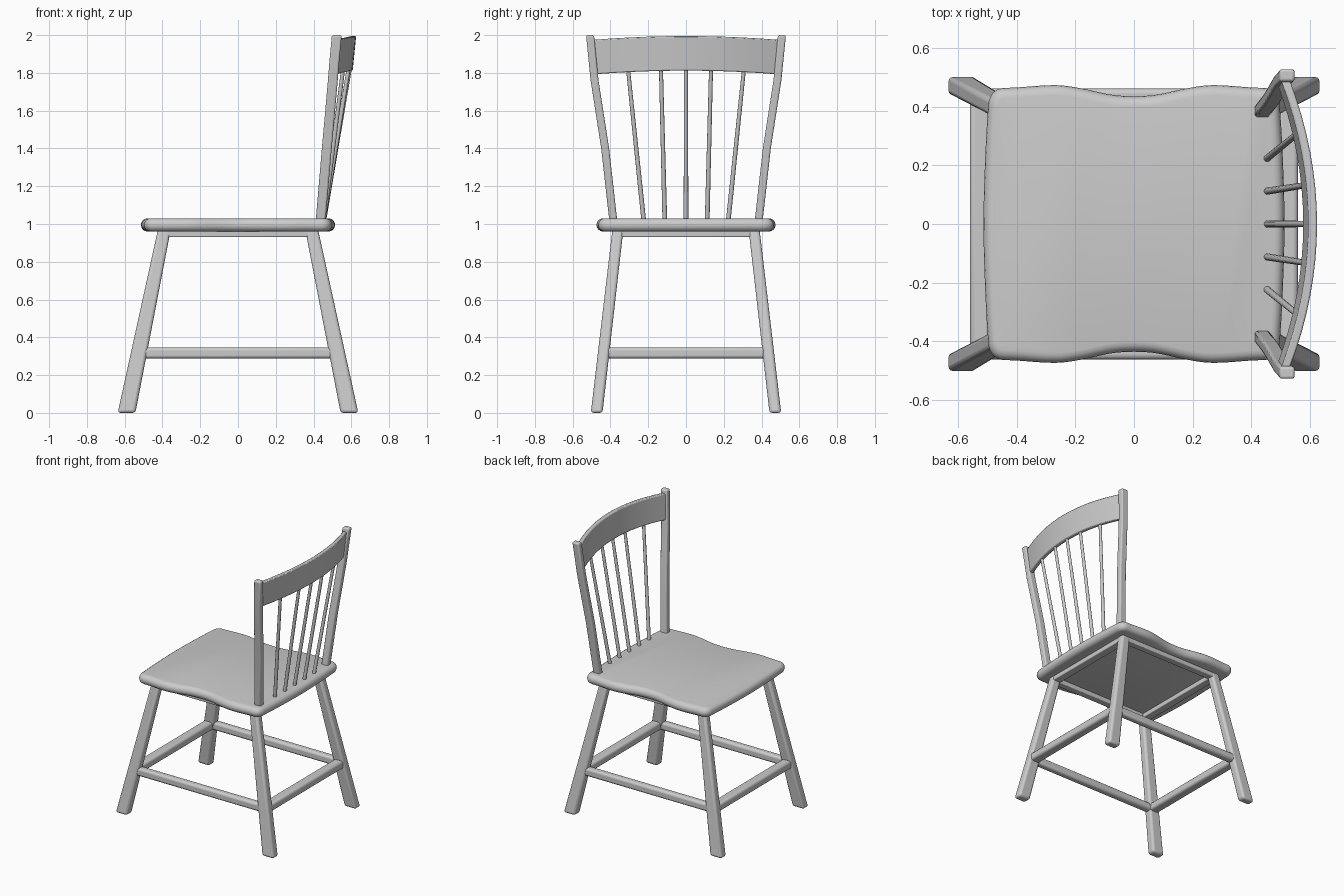
import bpy, bmesh
from math import sin, cos, radians, pi
from mathutils import Vector

if "Cube" in bpy.data.objects:
    bpy.data.objects.remove(bpy.data.objects["Cube"])


def loft(name, rings, bevel=0.0, segments=3):
    """Skin closed rings of points into a capped solid with optional rounded edges."""
    bm = bmesh.new()
    vs = [[bm.verts.new(p) for p in ring] for ring in rings]
    n = len(vs[0])
    for a, b in zip(vs, vs[1:]):
        for i in range(n):
            j = (i + 1) % n
            bm.faces.new((a[i], a[j], b[j], b[i]))
    bm.faces.new(vs[0][::-1])
    bm.faces.new(vs[-1])
    bmesh.ops.recalc_face_normals(bm, faces=bm.faces)
    me = bpy.data.meshes.new(name)
    bm.to_mesh(me)
    bm.free()
    ob = bpy.data.objects.new(name, me)
    bpy.context.collection.objects.link(ob)
    if bevel:
        m = ob.modifiers.new("rounded_edges", 'BEVEL')
        m.width, m.segments, m.limit_method = bevel, segments, 'ANGLE'
        m.angle_limit = radians(40)
    bpy.ops.object.select_all(action='DESELECT')
    ob.select_set(True)
    bpy.context.view_layer.objects.active = ob
    bpy.ops.object.shade_smooth_by_angle(angle=radians(40))
    return ob


def rect(c, u, v):
    """Rectangle about c with half-axes u and v."""
    c, u, v = Vector(c), Vector(u), Vector(v)
    return [c - u - v, c + u - v, c + u + v, c - u + v]


def catmull(pts, steps=4):
    out, n = [], len(pts)
    for i in range(n):
        a, b, c, d = (Vector(pts[(i + k) % n]) for k in (-1, 0, 1, 2))
        for s in range(steps):
            t = s / steps
            out.append(0.5 * (2 * b + (c - a) * t + (2 * a - 5 * b + 4 * c - d) * t * t
                              + (3 * b - a - 3 * c + d) * t ** 3))
    return out


# Seat: waisted outline with a half-round edge
q = [(0.509, 0.2), (0.5, 0.37), (0.492, 0.43), (0.462, 0.461), (0.40, 0.466),
     (0.27, 0.474), (0.18, 0.463), (0.06, 0.439)]
pts = [(0.514, 0)] + q + [(-x, y) for x, y in q[::-1]]
pts += [(-0.514, 0)] + [(-x, -y) for x, y in q] + [(x, -y) for x, y in q[::-1]]
outline = catmull(pts)
count = len(outline)
normals = []
for i in range(count):
    t = (outline[(i + 1) % count] - outline[i - 1]).normalized()
    normals.append(Vector((t.y, -t.x)))
rings = []
for k in range(9):
    a = -pi / 2 + pi * k / 8
    inset, z = 0.034 * (1 - cos(a)), 0.995 + 0.035 * sin(a)
    rings.append([(p.x - n.x * inset, p.y - n.y * inset, z) for p, n in zip(outline, normals)])
loft("seat", rings)

# Splayed, tapered legs
for sx, nx in ((-1, "left"), (1, "right")):
    for sy, ny in ((-1, "front"), (1, "back")):
        loft(f"{ny}_{nx}_leg", [
            rect((sx * 0.59, sy * 0.473, 0), (0.047, 0, 0), (0, 0.031, 0)),
            rect((sx * 0.389, sy * 0.36, 0.975), (0.034, 0, 0), (0, 0.029, 0))], 0.016)

# Stretchers and under-seat rails
for s, nx, ny in ((-1, "left", "front"), (1, "right", "back")):
    for part, z, h, x, y, wx, wy in (("stretcher", 0.317, 0.029, 0.525, 0.436, 0.035, 0.026),
                                     ("seat_rail", 0.95, 0.02, 0.394, 0.364, 0.03, 0.026)):
        b = 0.016 if part == "stretcher" else 0.006
        loft(f"{nx}_{part}", [rect((s * x, e * y, z), (wx, 0, 0), (0, 0, h)) for e in (-1, 1)], b)
        loft(f"{ny}_{part}", [rect((e * x, s * y, z), (0, wy, 0), (0, 0, h)) for e in (-1, 1)], b)

# Back posts, bowed outwards
for s, ny in ((-1, "front"), (1, "back")):
    path = [(0.436, 0.383, 1.0), (0.470, 0.428, 1.4), (0.488, 0.459, 1.6),
            (0.502, 0.484, 1.76), (0.510, 0.494, 1.86), (0.523, 0.508, 2.0)]
    loft(f"{ny}_back_post", [rect((x, s * y, z), (0.026, 0, 0), (0, 0.021, 0))
                             for x, y, z in path], 0.009)


# Curved, leaning top rail
def rail_x(y, z):
    return 0.61 - 0.087 * (y / 0.48) ** 2 + 0.1 * (z - 1.99)


rings = []
for k in range(17):
    y = -0.49 + 0.98 * k / 16
    crown = 0.02 * (1 - (y / 0.49) ** 2)
    lo, hi = 1.792 + crown, 1.975 + crown
    w = 0.015
    rings.append([(rail_x(y, z) + d * w, y, z)
                  for d, z in ((-1, lo), (1, lo), (1, hi), (-1, hi))])
loft("top_rail", rings, 0.006, 2)

# Fanned spindles
for i, (y0, y1) in enumerate(((-0.223, -0.309), (-0.112, -0.133), (0, 0), (0.112, 0.133), (0.223, 0.309))):
    rings = []
    for p, r in (((0.453, y0, 1.01), 0.0125), ((rail_x(y1, 1.84), y1, 1.84), 0.0105)):
        rings.append([(p[0] + r * cos(a), p[1] + r * sin(a), p[2])
                      for a in (2 * pi * k / 12 for k in range(12))])
    loft(f"spindle_{i + 1}", rings)
